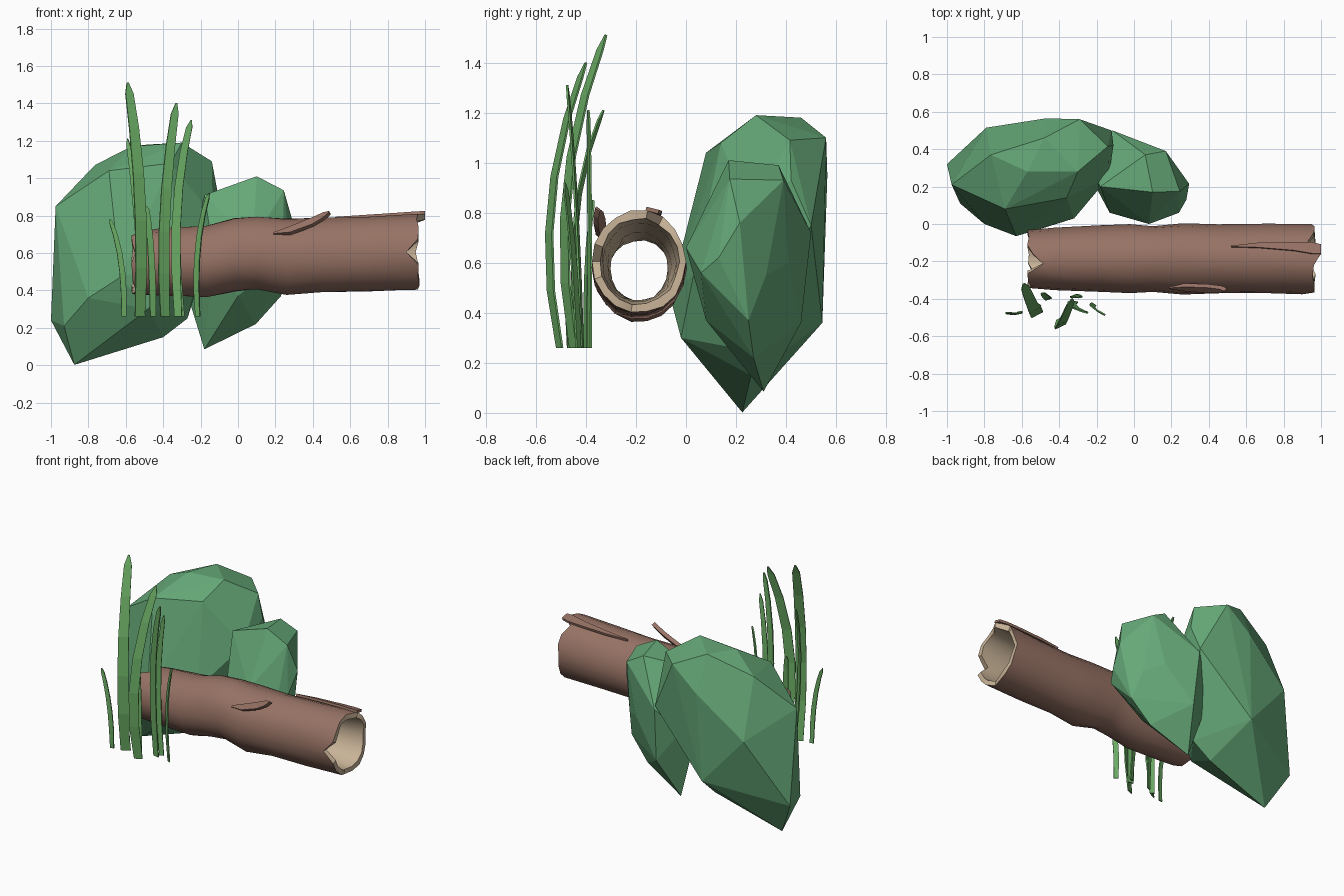
import bpy, bmesh, math, random
from mathutils import Vector

if "Cube" in bpy.data.objects:
    bpy.data.objects.remove(bpy.data.objects["Cube"])

random.seed(4)


def material(name, col):
    m = bpy.data.materials.new(name)
    m.diffuse_color = (*col, 1)
    m.use_nodes = True
    m.node_tree.nodes["Principled BSDF"].inputs["Base Color"].default_value = m.diffuse_color
    return m


LEAF = material("leaf_green", (0.13, 0.39, 0.185))
GRASS = material("grass_green", (0.15, 0.42, 0.13))
BARK = material("bark_brown", (0.31, 0.17, 0.13))
WOOD = material("inner_wood", (0.58, 0.45, 0.31))


def make_object(name, bm, *mats):
    bmesh.ops.recalc_face_normals(bm, faces=bm.faces)
    me = bpy.data.meshes.new(name)
    bm.to_mesh(me)
    bm.free()
    ob = bpy.data.objects.new(name, me)
    bpy.context.collection.objects.link(ob)
    for m in mats:
        me.materials.append(m)
    return ob


def smooth(ob, deg):
    bpy.ops.object.select_all(action='DESELECT')
    ob.select_set(True)
    bpy.context.view_layer.objects.active = ob
    bpy.ops.object.shade_smooth_by_angle(angle=math.radians(deg))


def bush(name, pts):
    """Faceted bush: convex hull of a few corner points."""
    bm = bmesh.new()
    for p in pts:
        bm.verts.new(p)
    bmesh.ops.convex_hull(bm, input=bm.verts)
    loose = [v for v in bm.verts if not v.link_faces]
    bmesh.ops.delete(bm, geom=loose, context='VERTS')
    bmesh.ops.dissolve_limit(bm, angle_limit=math.radians(5),
                             verts=bm.verts, edges=bm.edges)
    return make_object(name, bm, LEAF)


def ribbon(name, base, mid, tip, side, mat, thick, profile):
    """Thin curved strip passing through three points."""
    b, m, t = Vector(base), Vector(mid), Vector(tip)
    c = 2 * m - (b + t) / 2
    side = Vector(side)
    bm = bmesh.new()
    rows = []
    for u, w in profile:
        p = b * (1 - u) ** 2 + c * 2 * u * (1 - u) + t * u * u
        tan = (c - b) * (1 - u) + (t - c) * u
        n = tan.cross(side).normalized() * thick / 2
        s = side * w / 2
        rows.append([bm.verts.new(p + q) for q in (s + n, -s + n, -s - n, s - n)])
    for r0, r1 in zip(rows, rows[1:]):
        for i in range(4):
            j = (i + 1) % 4
            bm.faces.new((r0[i], r0[j], r1[j], r1[i]))
    bm.faces.new(rows[0])
    bm.faces.new(rows[-1])
    return make_object(name, bm, mat)


# Bushes
bush("large_bush", [
    (-.875, .225, .002), (-1, .32, .24), (-.975, .21, .85), (-.765, .37, 1.07),
    (-.48, .46, 1.18), (-.30, .28, 1.19), (-.57, .28, 1.17), (-.14, .415, 1.09),
    (-.29, .56, 1.10), (-.47, .565, .95), (-.79, .515, .69), (-.50, .545, .36),
    (-.40, .26, .15), (-.27, .25, .25), (-.63, -.065, .47), (-.48, -.02, .30),
    (-.32, .03, .55), (-.69, .08, 1.04), (-.36, .14, 1.08), (-.11, .42, .93),
    (-.135, .25, .80), (-.12, .50, .75), (-.93, .11, .21), (-.80, 0, .36)])
bush("small_bush", [
    (.10, .17, 1.01), (.06, .37, .99), (.245, .175, .935), (.17, .39, .93),
    (.295, .215, .76), (.28, .13, .62), (.24, .06, .56), (.23, .25, .37),
    (.095, .27, .22), (-.18, .31, .085), (.08, 0, .66), (-.13, .06, .60),
    (-.18, .2, .91), (0, .08, .37), (.09, .41, .60), (-.115, .50, .72),
    (-.1, .46, .36), (-.28, .34, .41), (.195, .32, .55), (-.25, .40, .58)])

# Hollow log: outer rings left to right, then inner rings back again
SIDES = 18
LEFT_CHIPS = {5: .085, 4: .03, 8: .02, 12: .03, 16: .025}
RIGHT_CHIPS = {9: -.07, 4: .03, 3: -.04, 0: -.02, 13: -.025, 6: -.015}
outer = [(-.57, .545, .17), (-.42, .552, .18), (-.17, .555, .193), (-.02, .59, .198),
         (.1, .60, .193), (.26, .58, .208), (.45, .587, .2), (.7, .597, .202),
         (.97, .605, .204)]
inner = [(.97, .605, .172), (.8, .6, .158), (.2, .585, .138), (-.3, .575, .126), (-.57, .55, .14)]
bm = bmesh.new()
rings = []
for k, (x, cz, r) in enumerate(outer + inner):
    ring = []
    for i in range(SIDES):
        a = 2 * math.pi * i / SIDES
        rr = r * (1 + random.uniform(-.022, .022))
        dx = 0
        if abs(x - .97) < .01:
            dx = RIGHT_CHIPS.get(i, -.004 * (i % 3))
        elif x < -.5:
            dx = LEFT_CHIPS.get(i, .004 * (i % 3))
        ring.append(bm.verts.new((x + dx, -.187 + rr * .92 * math.cos(a),
                                  cz + rr * math.sin(a))))
    rings.append(ring)
for k in range(len(rings)):
    r0, r1 = rings[k], rings[(k + 1) % len(rings)]
    for i in range(SIDES):
        j = (i + 1) % SIDES
        f = bm.faces.new((r0[i], r0[j], r1[j], r1[i]))
        f.material_index = 0 if k < len(outer) - 1 else 1
smooth(make_object("hollow_log", bm, BARK, WOOD), 35)

# Peeling bark splinters
SPLIT = [(0, .008), (.3, .035), (.7, .04), (.9, .03), (1, .006)]
WIDENING = [(0, .005), (.3, .025), (.7, .045), (.9, .06), (1, .05)]
ribbon("top_splinter", (.52, -.12, .785), (.76, -.115, .797), (1, -.135, .81),
       (0, 1, -.25), BARK, .016, WIDENING)
ribbon("front_splinter", (.19, -.335, .70), (.34, -.342, .74), (.49, -.352, .815),
       (0, .7, .9), BARK, .025, SPLIT)

# Grass blades: base, middle, tip, width, yaw
BLADE = [(0, .85), (.2, 1), (.4, 1), (.6, .95), (.8, .85), (.95, .7), (1, .15)]
blades = [
    ((-.525, -.45, .26), (-.525, -.475, .90), (-.59, -.32, 1.51), .068, 28),
    ((-.39, -.505, .26), (-.39, -.54, .83), (-.33, -.40, 1.40), .062, 25),
    ((-.32, -.415, .26), (-.325, -.44, .85), (-.25, -.475, 1.31), .048, -10),
    ((-.51, -.43, .26), (-.54, -.44, .78), (-.59, -.33, 1.21), .034, -30),
    ((-.30, -.385, .26), (-.325, -.385, .75), (-.28, -.39, 1.21), .034, 20),
    ((-.61, -.47, .26), (-.625, -.48, .55), (-.685, -.475, .78), .030, 10),
    ((-.215, -.43, .26), (-.215, -.45, .62), (-.155, -.485, .92), .034, -35),
    ((-.455, -.40, .26), (-.465, -.395, .60), (-.49, -.37, .85), .036, 20),
]
for n, (b, m, t, w, yaw) in enumerate(blades, 1):
    a = math.radians(yaw)
    ribbon(f"grass_blade_{n}", b, m, t, (w * math.cos(a), w * math.sin(a), 0),
           GRASS, .008, BLADE)
